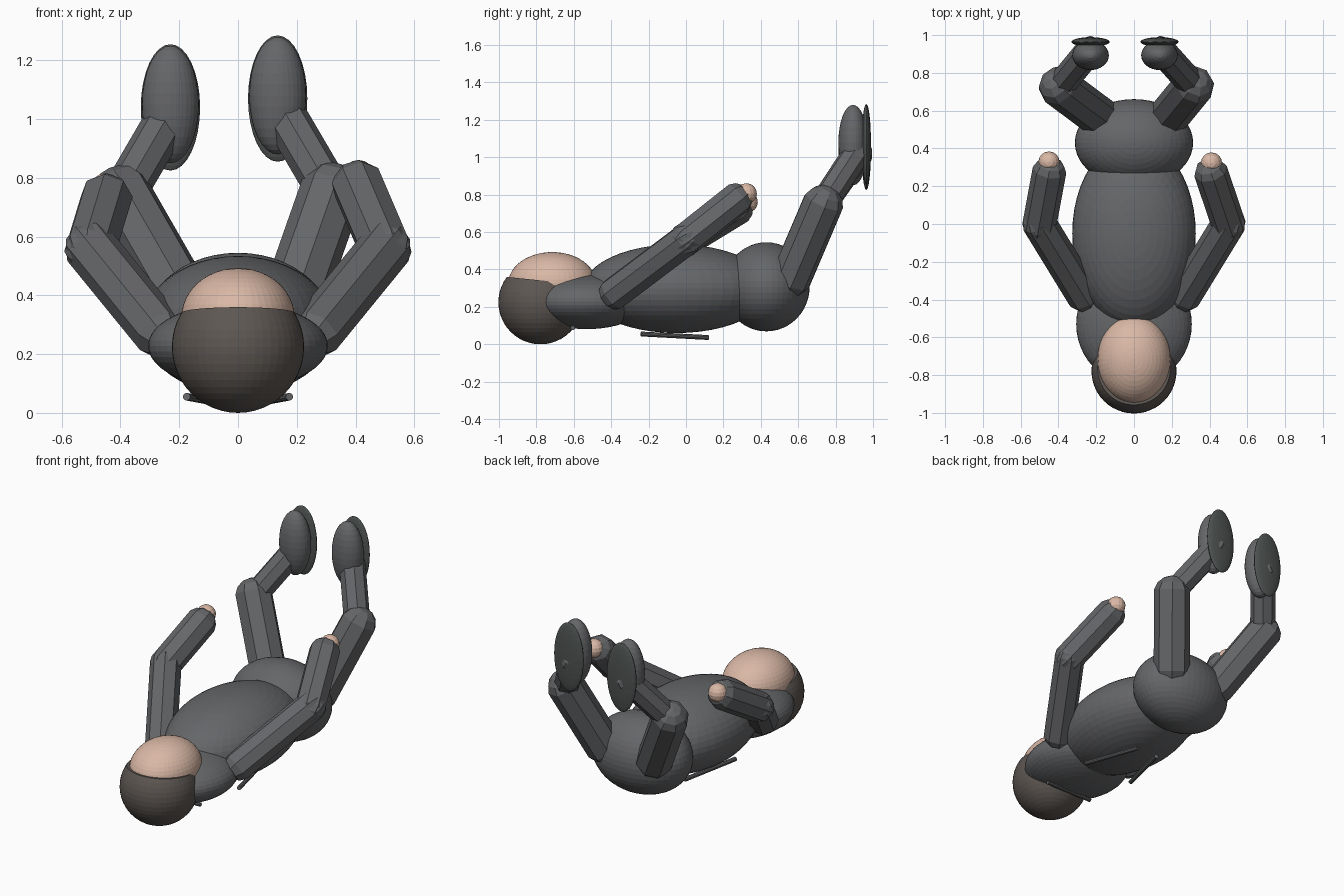
import bpy, bmesh
from mathutils import Vector, Matrix

if "Cube" in bpy.data.objects:
    bpy.data.objects.remove(bpy.data.objects["Cube"])


def material(name, rgb):
    m = bpy.data.materials.new(name)
    m.diffuse_color = (*rgb, 1)
    m.use_nodes = True
    m.node_tree.nodes["Principled BSDF"].inputs["Base Color"].default_value = m.diffuse_color
    return m


SKIN = material("skin", (0.70, 0.48, 0.38))
HAIR = material("hair", (0.11, 0.095, 0.085))
SUIT = material("suit", (0.13, 0.133, 0.14))
SOLE = material("sole", (0.075, 0.085, 0.08))


def finish(name, bm, mat):
    bmesh.ops.recalc_face_normals(bm, faces=bm.faces)
    me = bpy.data.meshes.new(name)
    bm.to_mesh(me)
    bm.free()
    me.materials.append(mat)
    ob = bpy.data.objects.new(name, me)
    bpy.context.collection.objects.link(ob)
    return ob


def ellipsoid(name, centre, radii, mat, seg=48, cut=None):
    bm = bmesh.new()
    bmesh.ops.create_uvsphere(bm, u_segments=seg, v_segments=seg // 2, radius=1,
                              matrix=Matrix.Translation(centre) @ Matrix.Diagonal((*radii, 1)))
    if cut:  # keep the side behind the plane and close it
        res = bmesh.ops.bisect_plane(bm, geom=bm.verts[:] + bm.edges[:] + bm.faces[:],
                                     plane_co=cut[0], plane_no=cut[1], clear_outer=True)
        edges = [e for e in res["geom_cut"] if isinstance(e, bmesh.types.BMEdge)]
        bmesh.ops.holes_fill(bm, edges=edges)
    return finish(name, bm, mat)


def capsule(name, a, b, r, mat, sides=8):
    """Low-poly rounded limb: a sphere split at its middle and stretched from a to b."""
    a, b = Vector(a), Vector(b)
    d = b - a
    bm = bmesh.new()
    bmesh.ops.create_uvsphere(bm, u_segments=sides, v_segments=7, radius=r)
    for v in bm.verts:
        v.co.x /= 0.975
        v.co.y /= 0.975
        v.co.z += d.length / 2 * (1 if v.co.z > 0 else -1)
    rot = d.to_track_quat('Z', 'Y').to_matrix().to_4x4()
    bm.transform(Matrix.Translation((a + b) / 2) @ rot)
    return finish(name, bm, mat)


def rod(name, a, b, r, mat):
    a, b = Vector(a), Vector(b)
    d = b - a
    bm = bmesh.new()
    bmesh.ops.create_cone(bm, cap_ends=True, segments=10, radius1=r, radius2=r, depth=d.length)
    bm.transform(Matrix.Translation((a + b) / 2) @ d.to_track_quat('Z', 'Y').to_matrix().to_4x4())
    return finish(name, bm, mat)


# Head: face plus hair cap cut open at the front
ellipsoid("face", (0, -0.715, 0.325), (0.193, 0.235, 0.168), SKIN)
ellipsoid("hair", (0, -0.778, 0.225), (0.225, 0.225, 0.225), HAIR,
          cut=((0, -0.78, 0.342), (0, 0.1, 0.995)))

# Body
ellipsoid("shoulders", (0, -0.53, 0.228), (0.306, 0.32, 0.147), SUIT)
ellipsoid("torso", (0, -0.05, 0.297), (0.327, 0.5, 0.237), SUIT)
ellipsoid("pelvis", (0, 0.43, 0.307), (0.313, 0.231, 0.238), SUIT)

# Thin straps on the back
rod("neck_strap", (-0.165, -0.605, 0.088), (0.165, -0.605, 0.088), 0.012, SUIT)
for s in (-1, 1):
    rod("back_strap", (s * 0.175, -0.24, 0.055), (s * 0.075, 0.12, 0.036), 0.013, SUIT)

# Limbs: side, wrist, knee, ankle, foot centre
limbs = [
    (-1, (-0.45, 0.27, 0.725), (-0.395, 0.725, 0.735), (-0.235, 0.92, 1.01), (-0.23, 1.04)),
    (1, (0.41, 0.265, 0.77), (0.315, 0.73, 0.745), (0.145, 0.92, 1.035), (0.135, 1.07)),
]
for s, wrist, knee, ankle, (fx, fz) in limbs:
    elbow = (s * 0.5, 0, 0.56)
    capsule("upper_arm", (s * 0.27, -0.375, 0.278), elbow, 0.09, SUIT)
    capsule("forearm", elbow, wrist, 0.09, SUIT)
    ellipsoid("hand", Vector(wrist) + Vector((0, 0.058, 0.035)), (0.056,) * 3, SKIN, 16)
    capsule("thigh", (s * 0.18, 0.565, 0.36), knee, 0.108, SUIT)
    capsule("shin", knee, ankle, 0.075, SUIT)
    ellipsoid("shoe", (fx, 0.893, fz + 0.01), (0.097, 0.078, 0.2), SUIT, 32)
    ellipsoid("sole", (fx, 0.964, fz), (0.101, 0.025, 0.215), SOLE, 32)
